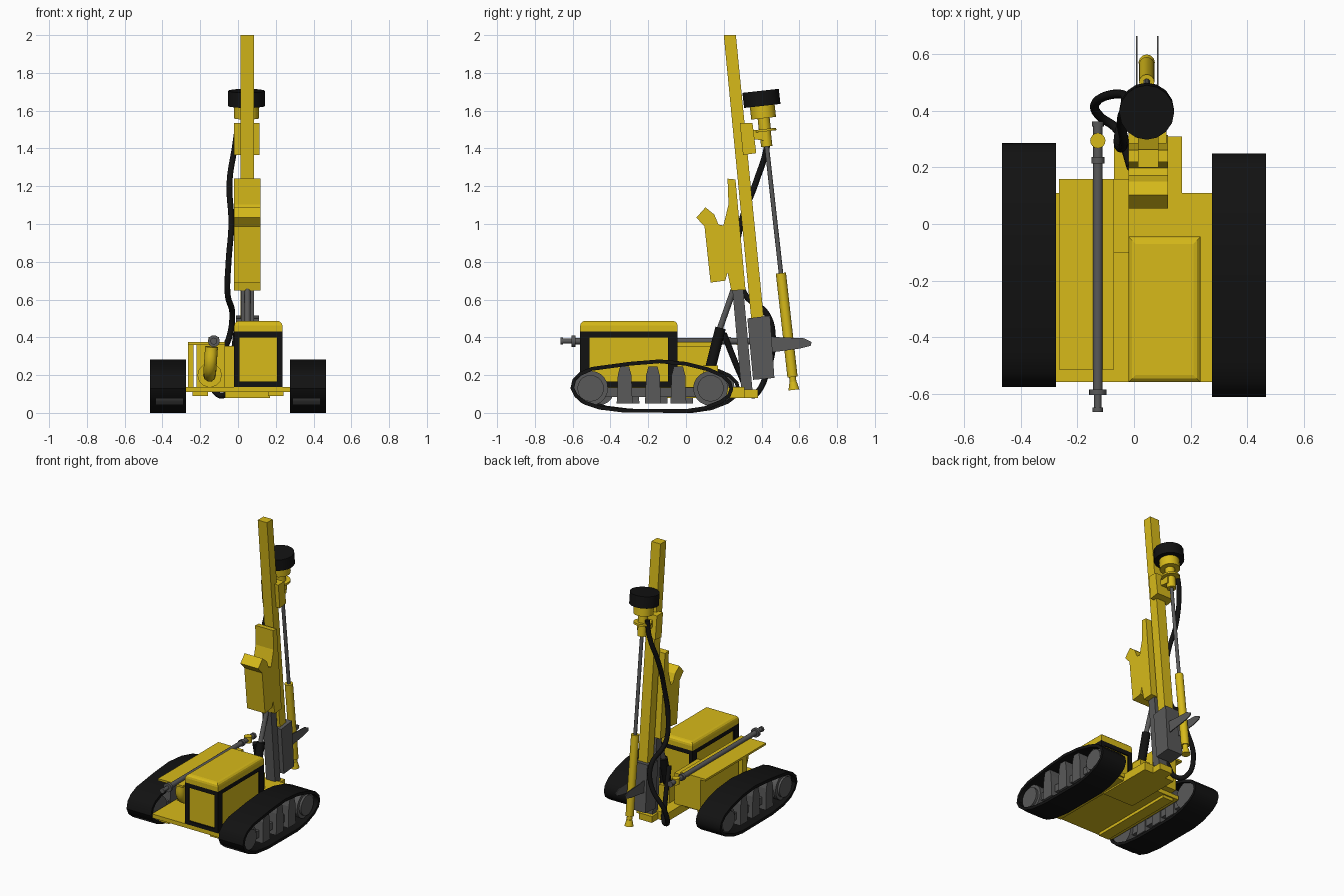
import bpy, bmesh, math
from mathutils import Vector

if "Cube" in bpy.data.objects:
    bpy.data.objects.remove(bpy.data.objects["Cube"])


def material(name, rgb):
    m = bpy.data.materials.new(name)
    m.diffuse_color = (*rgb, 1)
    m.use_nodes = True
    m.node_tree.nodes["Principled BSDF"].inputs["Base Color"].default_value = m.diffuse_color
    return m


YEL = material("yellow_paint", (0.68, 0.49, 0.01))
BLK = material("black_rubber", (0.006, 0.006, 0.006))
GRY = material("dark_steel", (0.1, 0.1, 0.1))


def finish(name, bm, mat, smooth=False):
    bmesh.ops.recalc_face_normals(bm, faces=bm.faces)
    me = bpy.data.meshes.new(name)
    bm.to_mesh(me)
    bm.free()
    me.materials.append(mat)
    ob = bpy.data.objects.new(name, me)
    bpy.context.collection.objects.link(ob)
    if smooth:
        bpy.ops.object.select_all(action='DESELECT')
        ob.select_set(True)
        bpy.context.view_layer.objects.active = ob
        bpy.ops.object.shade_smooth_by_angle(angle=math.radians(35))
    return ob


def prism(name, yz, x0, x1, mat):
    """Side profile in y,z extruded across x."""
    bm = bmesh.new()
    a = [bm.verts.new((x0, y, z)) for y, z in yz]
    b = [bm.verts.new((x1, y, z)) for y, z in yz]
    bm.faces.new(a)
    bm.faces.new(b[::-1])
    for i in range(len(yz)):
        j = (i + 1) % len(yz)
        bm.faces.new((a[i], b[i], b[j], a[j]))
    return finish(name, bm, mat)


def box(name, x0, x1, y0, y1, z0, z1, mat):
    return prism(name, [(y0, z0), (y1, z0), (y1, z1), (y0, z1)], x0, x1, mat)


def rod(name, p, q, r, mat, n=16, r2=None):
    p, q = Vector(p), Vector(q)
    d = q - p
    bm = bmesh.new()
    bmesh.ops.create_cone(bm, cap_ends=True, segments=n, radius1=r,
                          radius2=r if r2 is None else r2, depth=d.length)
    rot = d.to_track_quat('Z', 'Y').to_matrix()
    for v in bm.verts:
        v.co = rot @ v.co + (p + q) / 2
    return finish(name, bm, mat, True)


def hose(name, pts, r, mat):
    cu = bpy.data.curves.new(name, 'CURVE')
    cu.dimensions = '3D'
    cu.bevel_depth = r
    cu.bevel_resolution = 3
    cu.resolution_u = 6
    cu.use_fill_caps = True
    s = cu.splines.new('BEZIER')
    s.bezier_points.add(len(pts) - 1)
    for bp, p in zip(s.bezier_points, pts):
        bp.co = p
        bp.handle_left_type = bp.handle_right_type = 'AUTO'
    cu.materials.append(mat)
    ob = bpy.data.objects.new(name, cu)
    bpy.context.collection.objects.link(ob)


# Crawler tracks: hollow belt, wheels, side frame and guard plates
BELT = [(-0.612, 0.13), (-0.6, 0.18), (-0.565, 0.215), (-0.5, 0.243), (-0.3, 0.27),
        (-0.14, 0.283), (0.0, 0.27), (0.12, 0.24), (0.2, 0.205), (0.24, 0.165),
        (0.25, 0.125), (0.235, 0.085), (0.19, 0.05), (0.1, 0.015), (0.0, 0.0),
        (-0.33, 0.002), (-0.46, 0.018), (-0.54, 0.045), (-0.59, 0.085)]


def belt(name, x0, x1, dy, t=0.02):
    bm = bmesh.new()
    n = len(BELT)
    rings = []
    for i in range(n):
        p = Vector(BELT[i])
        d = (Vector(BELT[(i + 1) % n]) - Vector(BELT[i - 1])).normalized()
        q = p + Vector((d.y, -d.x)) * t
        rings.append([bm.verts.new((x, c[0] + dy, c[1]))
                      for x, c in ((x0, p), (x1, p), (x1, q), (x0, q))])
    for i in range(n):
        a, b = rings[i], rings[(i + 1) % n]
        for k in range(4):
            m = (k + 1) % 4
            bm.faces.new((a[k], a[m], b[m], b[k]))
    finish(name, bm, BLK, True)


for side, s, dy in (("right", 1, 0.0), ("left", -1, 0.036)):
    belt(side + "_track_belt", s * 0.276, s * 0.467, dy)
    for k, y in (("front", -0.505), ("rear", 0.13)):
        rod(f"{side}_{k}_wheel", (s * 0.29, y + dy, 0.13), (s * 0.435, y + dy, 0.13), 0.092, GRY, 20)
        rod(f"{side}_{k}_hub", (s * 0.43, y + dy, 0.13), (s * 0.45, y + dy, 0.13), 0.07, GRY, 20)
    box(side + "_track_frame", s * 0.31, s * 0.42, -0.45 + dy, 0.08 + dy, 0.085, 0.135, GRY)
    for i, y in enumerate((-0.325, -0.175, -0.04)):
        prof = [(-0.042, 0.05), (0.042, 0.05), (0.036, 0.2), (0.024, 0.245),
                (-0.024, 0.245), (-0.036, 0.2)]
        prism(f"{side}_guard_{i}", [(y + a + dy, z) for a, z in prof], s * 0.3, s * 0.45, GRY)

# Chassis deck with underside rails and mast foot
box("deck", -0.28, 0.28, -0.56, 0.11, 0.11, 0.138, YEL)
for i, x in enumerate((-0.2, 0.2)):
    box(f"deck_rail_{i}", x - 0.04, x + 0.04, -0.54, 0.1, 0.09, 0.112, YEL)
box("mast_foot", -0.07, 0.17, -0.1, 0.31, 0.08, 0.137, YEL)
box("foot_tongue", 0.0, 0.1, 0.3, 0.38, 0.08, 0.125, YEL)

# Engine housing: yellow core, black edge frame, rounded hood
X0, X1, Y0, Y1 = -0.02, 0.235, -0.56, -0.045
box("engine_core", X0 + 0.01, X1 - 0.01, Y0 + 0.01, Y1 - 0.01, 0.138, 0.42, YEL)
for i, x in enumerate((X0, X1 - 0.028)):
    for j, y in enumerate((Y0, Y1 - 0.05)):
        box(f"frame_post_{i}{j}", x, x + 0.028, y, y + 0.05, 0.138, 0.42, BLK)
for nm, z0, z1 in (("top", 0.4, 0.43), ("bottom", 0.138, 0.165)):
    for i, x in enumerate((X0, X1 - 0.028)):
        box(f"frame_{nm}_side_{i}", x, x + 0.028, Y0, Y1, z0, z1, BLK)
    for j, y in enumerate((Y0, Y1 - 0.05)):
        box(f"frame_{nm}_end_{j}", X0, X1, y, y + 0.05, z0, z1, BLK)
hood = box("engine_hood", X0, X1, Y0, Y1, 0.43, 0.487, YEL)
bm = bmesh.new()
bm.from_mesh(hood.data)
top = [e for e in bm.edges if all(v.co.z > 0.48 for v in e.verts)]
bmesh.ops.bevel(bm, geom=top, offset=0.025, segments=3, profile=0.5, affect='EDGES')
bm.to_mesh(hood.data)
bm.free()

# Side cabinet, shelf, legs and curved exhaust
box("cabinet", -0.22, -0.07, -0.28, 0.155, 0.138, 0.36, YEL)
box("cabinet_step", -0.07, -0.02, -0.1, 0.158, 0.138, 0.355, YEL)
box("shelf", -0.265, -0.07, -0.515, 0.16, 0.36, 0.374, YEL)
box("shelf_leg", -0.265, -0.235, -0.3, -0.25, 0.138, 0.362, YEL)
rod("exhaust_flange", (-0.15, -0.3, 0.2), (-0.15, -0.27, 0.2), 0.065, YEL, 12)
hose("exhaust_pipe", [(-0.15, -0.28, 0.2), (-0.15, -0.36, 0.205), (-0.147, -0.42, 0.25),
                      (-0.14, -0.43, 0.35)], 0.034, YEL)

# Spare drill rod stored on the shelf
RX, RZ = -0.128, 0.38
for nm, a, b, r in (("rod", -0.6, 0.36, 0.017), ("front_collar", -0.605, -0.585, 0.031),
                    ("front_tip", -0.665, -0.6, 0.013), ("front_cap", -0.665, -0.65, 0.018),
                    ("rear_collar", 0.215, 0.237, 0.023), ("rear_cap", 0.345, 0.362, 0.021)):
    rod("spare_" + nm, (RX, a, RZ), (RX, b, RZ), r, GRY)
rod("spare_rod_clamp", (RX, 0.295, RZ - 0.02), (RX, 0.295, RZ + 0.022), 0.027, YEL)

# Leaning mast, grey lower guide and support column
prism("mast", [(0.2, 2.0), (0.264, 2.0), (0.412, 0.5), (0.345, 0.5)], 0.014, 0.086, YEL)
prism("mast_base", [(0.325, 0.5), (0.445, 0.515), (0.468, 0.185), (0.355, 0.175)], -0.01, 0.11, GRY)
prism("support_column", [(0.245, 0.66), (0.303, 0.66), (0.352, 0.12), (0.293, 0.12)], 0.015, 0.085, GRY)
prism("mast_bracket", [(0.22, 1.24), (0.262, 1.236), (0.315, 0.652), (0.24, 0.647),
                       (0.22, 0.743), (0.208, 0.70), (0.13, 0.69), (0.098, 0.987),
                       (0.055, 1.034), (0.103, 1.088), (0.15, 1.05), (0.172, 0.997),
                       (0.198, 0.992), (0.225, 1.103)], -0.02, 0.12, YEL)
rod("tilt_piston", (0.05, 0.255, 0.66), (0.05, 0.17, 0.42), 0.016, GRY)
rod("tilt_cylinder", (0.05, 0.183, 0.45), (0.05, 0.13, 0.24), 0.028, BLK)
box("tilt_mount", 0.01, 0.09, 0.09, 0.17, 0.13, 0.25, YEL)
for i, x in enumerate((0.01, 0.084)):
    prism(f"rod_guide_jaw_{i}", [(0.44, 0.405), (0.5, 0.4), (0.625, 0.395), (0.665, 0.375),
                                 (0.66, 0.355), (0.6, 0.34), (0.45, 0.32)],
          x - 0.003, x + 0.003, GRY)

# Carriage and drill string, all on one leaning axis
prism("carriage", [(0.285, 1.535), (0.352, 1.535), (0.372, 1.375), (0.302, 1.365)], -0.02, 0.115, YEL)
prism("head_arm", [(0.34, 1.5), (0.43, 1.49), (0.43, 1.44), (0.35, 1.45)], 0.01, 0.08, YEL)


def axis(z):
    return (0.045, 0.585 - 0.1115 * z, z)


for nm, a, b, r, mat, n in (("drill_motor", 1.625, 1.705, 0.097, BLK, 16),
                            ("motor_flange", 1.56, 1.63, 0.066, YEL, 16),
                            ("head_neck", 1.49, 1.57, 0.032, YEL, 16),
                            ("head_ring", 1.49, 1.503, 0.06, YEL, 16),
                            ("head_chuck", 1.41, 1.495, 0.03, YEL, 16),
                            ("drill_rod", 0.72, 1.42, 0.012, GRY, 12),
                            ("hammer_tube", 0.19, 0.74, 0.027, YEL, 16),
                            ("bit_shank", 0.15, 0.2, 0.018, YEL, 12)):
    rod(nm, axis(a), axis(b), r, mat, n)
rod("drill_bit", axis(0.122), axis(0.165), 0.029, YEL, 12, 0.019)

# Air hose from drill head down to the chassis
hose("air_hose", [(0.0, 0.43, 1.53), (-0.015, 0.43, 1.42), (-0.045, 0.37, 1.22),
                  (-0.035, 0.29, 1.0), (-0.05, 0.27, 0.8), (-0.055, 0.31, 0.63),
                  (-0.03, 0.43, 0.52), (-0.05, 0.46, 0.39), (-0.135, 0.43, 0.22),
                  (-0.12, 0.38, 0.11), (-0.07, 0.345, 0.095), (-0.04, 0.29, 0.2),
                  (-0.01, 0.2, 0.42)], 0.016, BLK)
